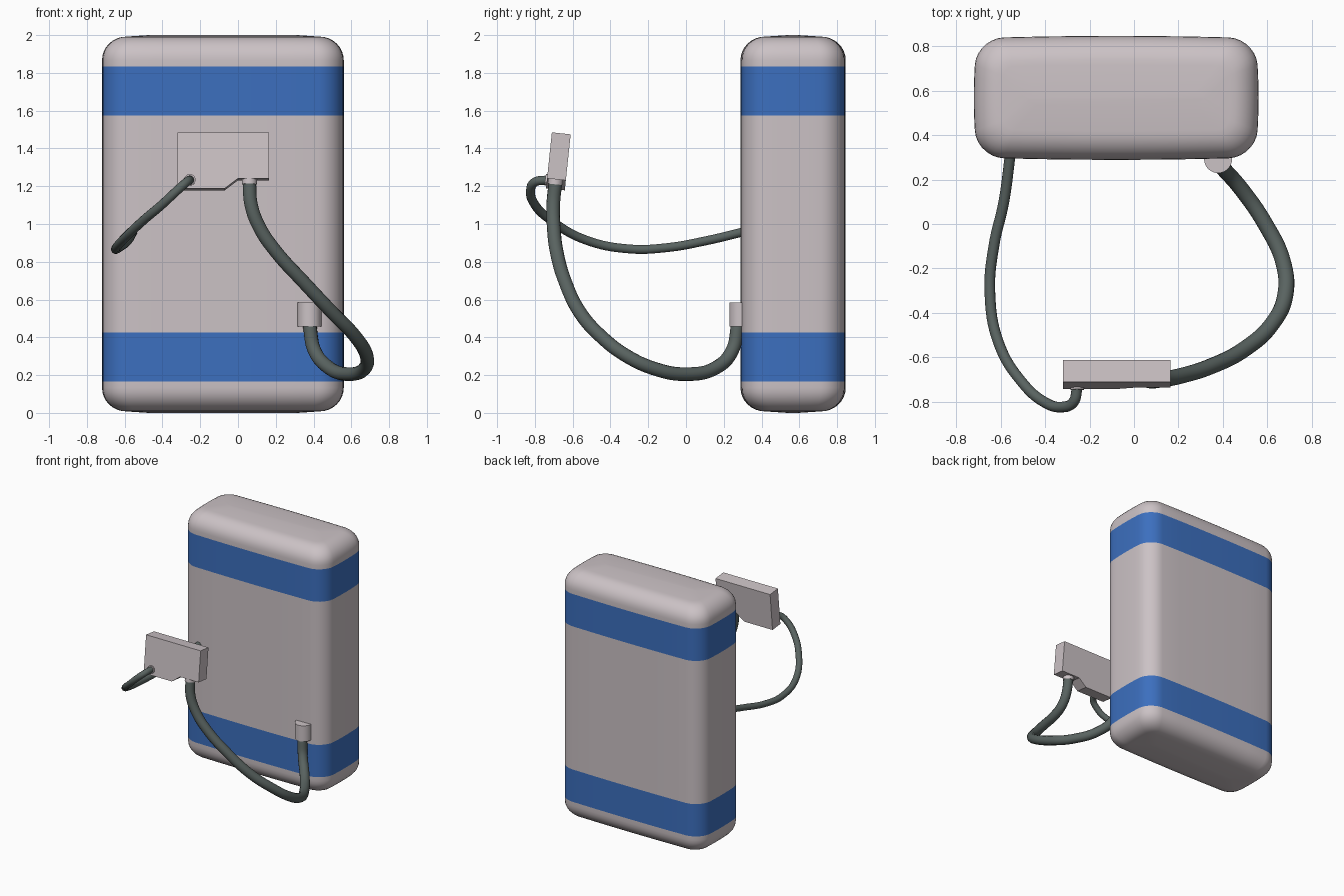
import bpy, bmesh, math
from mathutils import Matrix, Vector

if "Cube" in bpy.data.objects:
    bpy.data.objects.remove(bpy.data.objects["Cube"])


def material(name, rgb):
    m = bpy.data.materials.new(name)
    m.diffuse_color = (*rgb, 1)
    m.use_nodes = True
    m.node_tree.nodes["Principled BSDF"].inputs["Base Color"].default_value = m.diffuse_color
    return m


SHELL = material("pale_grey", (0.60, 0.54, 0.56))
BLUE = material("blue", (0.045, 0.16, 0.52))
HOSE = material("hose_grey", (0.10, 0.125, 0.118))


def finish(obj, mats, angle=35):
    for m in mats:
        obj.data.materials.append(m)
    bpy.ops.object.select_all(action='DESELECT')
    obj.select_set(True)
    bpy.context.view_layer.objects.active = obj
    bpy.ops.object.shade_smooth_by_angle(angle=math.radians(angle))
    return obj


def mesh_object(name, bm, mats, angle=35):
    bmesh.ops.recalc_face_normals(bm, faces=bm.faces)
    me = bpy.data.meshes.new(name)
    bm.to_mesh(me)
    bm.free()
    obj = bpy.data.objects.new(name, me)
    bpy.context.collection.objects.link(obj)
    return finish(obj, mats, angle)


# Cabinet: stacked rounded-rectangle rings, with blue bands chosen by height
CX, CY, HX, HY = -0.08, 0.567, 0.625, 0.268


def outline(inset, steps=7, mids=5):
    hx, hy, r = HX - inset, HY - inset, max(0.12 - inset * 0.6, 0.03)
    pts = []
    for k, (sx, sy) in enumerate([(1, 1), (-1, 1), (-1, -1), (1, -1)]):
        arc = []
        for i in range(steps + 1):
            a = math.pi / 2 * (k + i / steps)
            arc.append(Vector((sx * (hx - r) + r * math.cos(a),
                               sy * (hy - r) + r * math.sin(a))))
        if pts:
            pts += [pts[-1].lerp(arc[0], j / (mids + 1)) for j in range(1, mids + 1)]
        pts += arc
    last = pts[-1]
    pts += [last.lerp(pts[0], j / (mids + 1)) for j in range(1, mids + 1)]
    # gentle bulge on every side
    return [(p.x * (1 + 0.024 * (1 - (p.y / hy) ** 2)),
             p.y * (1 + 0.04 * (1 - (p.x / hx) ** 2))) for p in pts]


R = 0.125
levels = [(0.24, 0.0)]
levels += [(R * (1 - math.sin(a)), 0.008 + R * (1 - math.cos(a)))
           for a in [math.pi / 2 * i / 8 for i in range(9)]]
levels += [(0, 0.165), (0, 0.425), (0, 1.0)]
levels += [(i, 2 - z) for i, z in levels[:12][::-1]]

bm = bmesh.new()
rings = [[bm.verts.new((CX + x, CY + y, z)) for x, y in outline(i)] for i, z in levels]
for a, b in zip(rings, rings[1:]):
    n = len(a)
    for j in range(n):
        f = bm.faces.new((a[j], a[(j + 1) % n], b[(j + 1) % n], b[j]))
        h = abs(f.calc_center_median().z - 1)
        f.material_index = 1 if 0.575 < h < 0.835 else 0
bm.faces.new(rings[0][::-1])
bm.faces.new(rings[-1])
mesh_object("cabinet", bm, [SHELL, BLUE], 50)

# Handset: notched slab leaning back slightly
profile = [(-0.32, 0), (0.165, 0), (0.165, -0.245), (0, -0.245), (-0.07, -0.298), (-0.32, -0.298)]
bm = bmesh.new()
front = bm.faces.new([bm.verts.new((x, 0, z)) for x, z in profile])
ext = bmesh.ops.extrude_face_region(bm, geom=[front])
bmesh.ops.translate(bm, vec=(0, 0.1, 0), verts=[v for v in ext['geom'] if isinstance(v, bmesh.types.BMVert)])
lean = Matrix.Rotation(math.radians(-6), 4, 'X')
bmesh.ops.transform(bm, matrix=Matrix.Translation((0, -0.71, 1.485)) @ lean, verts=bm.verts)
mesh_object("handset", bm, [SHELL], 20)


# Sockets where the hoses plug in
def cylinder(name, centre, radius, length, rot):
    bm = bmesh.new()
    bmesh.ops.create_cone(bm, cap_ends=True, segments=28, radius1=radius, radius2=radius,
                          depth=length, matrix=Matrix.Translation(centre) @ rot)
    mesh_object(name, bm, [SHELL])


cylinder("cabinet_socket", (0.378, 0.292, 0.522), 0.063, 0.127, Matrix())
cylinder("handset_lower_socket", (0.06, -0.69, 1.235), 0.04, 0.05, lean)
cylinder("handset_front_socket", (-0.255, -0.73, 1.233), 0.03, 0.03,
         lean @ Matrix.Rotation(math.pi / 2, 4, 'X'))


# Hoses: round tubes along smooth paths
def hose(name, points, radius):
    cu = bpy.data.curves.new(name, 'CURVE')
    cu.dimensions = '3D'
    cu.bevel_depth = radius
    cu.bevel_resolution = 5
    cu.resolution_u = 8
    cu.use_fill_caps = True
    sp = cu.splines.new('BEZIER')
    sp.bezier_points.add(len(points) - 1)
    for bp, co in zip(sp.bezier_points, points):
        bp.co = co
        bp.handle_left_type = bp.handle_right_type = 'AUTO'
    obj = bpy.data.objects.new(name, cu)
    bpy.context.collection.objects.link(obj)
    bpy.ops.object.select_all(action='DESELECT')
    obj.select_set(True)
    bpy.context.view_layer.objects.active = obj
    bpy.ops.object.convert(target='MESH')
    finish(bpy.context.view_layer.objects.active, [HOSE], 50)


hose("thick_hose", [
    (0.06, -0.69, 1.23), (0.07, -0.703, 1.1), (0.115, -0.70, 0.98), (0.2, -0.685, 0.855),
    (0.35, -0.638, 0.69), (0.5, -0.56, 0.53), (0.62, -0.45, 0.405), (0.68, -0.32, 0.305),
    (0.67, -0.17, 0.235), (0.59, 0.0, 0.205), (0.48, 0.16, 0.24), (0.405, 0.245, 0.33),
    (0.378, 0.275, 0.47)], 0.036)
hose("thin_hose", [
    (-0.555, 0.32, 0.962), (-0.585, 0.1, 0.91), (-0.63, -0.1, 0.875), (-0.648, -0.3, 0.868),
    (-0.61, -0.53, 0.915), (-0.5, -0.715, 1.02), (-0.4, -0.802, 1.105), (-0.325, -0.823, 1.175),
    (-0.272, -0.8, 1.222), (-0.255, -0.735, 1.233)], 0.024)
